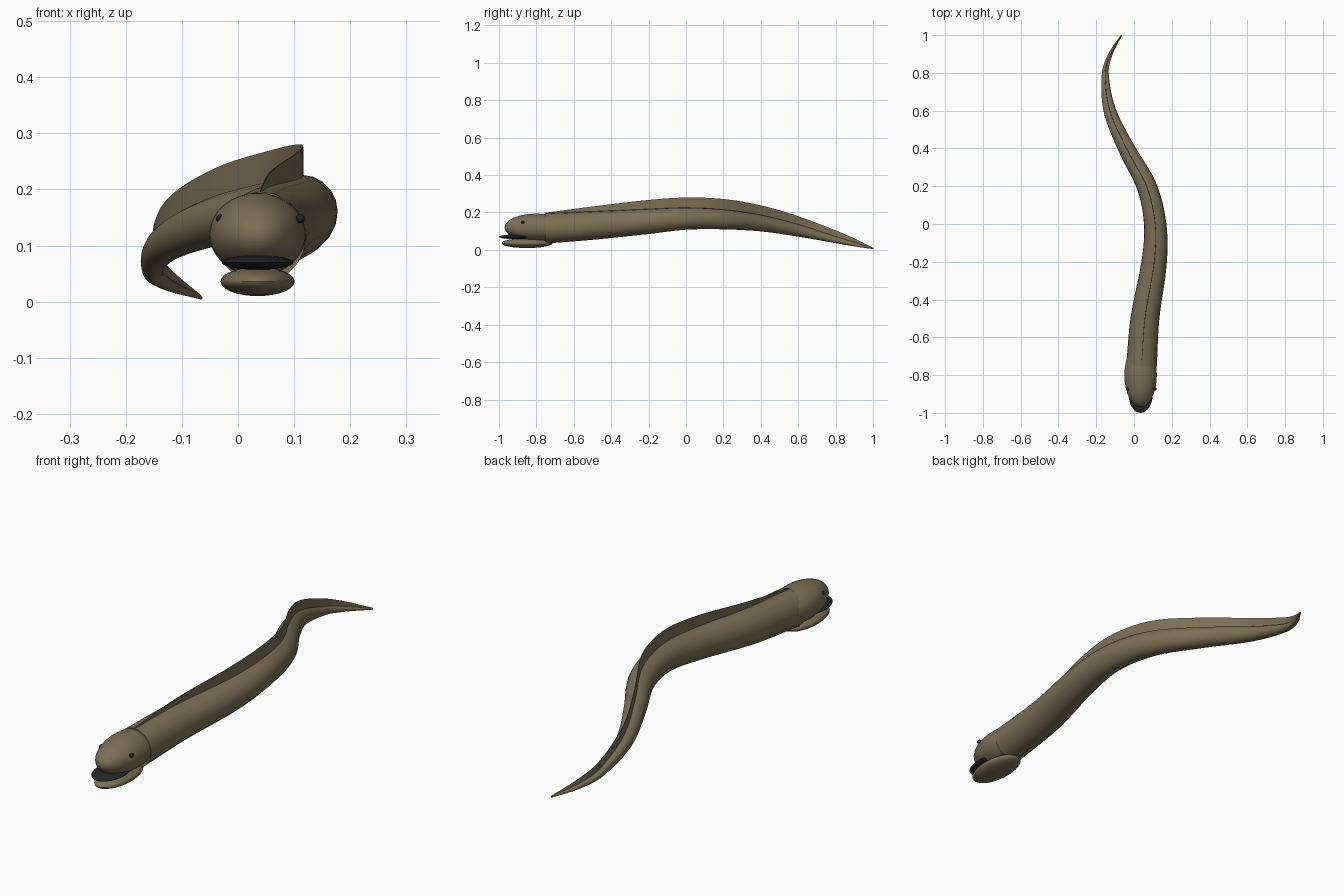
import bpy, bmesh, math
from mathutils import Vector

cube = bpy.data.objects.get("Cube")
if cube:
    bpy.data.objects.remove(cube, do_unlink=True)


def material(name, rgb):
    m = bpy.data.materials.new(name)
    m.use_nodes = True
    m.diffuse_color = (*rgb, 1)
    bsdf = m.node_tree.nodes["Principled BSDF"]
    bsdf.inputs["Base Color"].default_value = (*rgb, 1)
    bsdf.inputs["Roughness"].default_value = 0.6
    return m


skin = material("olive brown skin", (0.20, 0.16, 0.09))
dark = material("near black", (0.018, 0.018, 0.02))


def finish(name, bm, mat, angle=40):
    bmesh.ops.recalc_face_normals(bm, faces=bm.faces)
    me = bpy.data.meshes.new(name)
    bm.to_mesh(me)
    bm.free()
    me.materials.append(mat)
    ob = bpy.data.objects.new(name, me)
    bpy.context.collection.objects.link(ob)
    bpy.context.view_layer.objects.active = ob
    ob.select_set(True)
    bpy.ops.object.shade_smooth_by_angle(angle=math.radians(angle))
    ob.select_set(False)
    return ob


def ellipsoid(name, centre, half, mat, segments=32):
    bm = bmesh.new()
    bmesh.ops.create_uvsphere(bm, u_segments=segments, v_segments=segments // 2, radius=1)
    bmesh.ops.scale(bm, vec=half, verts=bm.verts)
    bmesh.ops.translate(bm, vec=centre, verts=bm.verts)
    return finish(name, bm, mat)


# Spine stations: y, x, z, body radius, fin height above the back
STATIONS = [
    (-0.75, 0.040, 0.115, 0.081, 0.003),
    (-0.50, 0.058, 0.130, 0.076, 0.026),
    (-0.20, 0.107, 0.152, 0.067, 0.048),
    (0.00, 0.112, 0.167, 0.059, 0.054),
    (0.20, 0.067, 0.163, 0.053, 0.056),
    (0.40, -0.040, 0.143, 0.044, 0.051),
    (0.60, -0.128, 0.104, 0.033, 0.043),
    (0.80, -0.152, 0.054, 0.018, 0.032),
    (0.90, -0.124, 0.030, 0.011, 0.020),
    (1.00, -0.066, 0.007, 0.003, 0.001),
]


def spline(stations, steps=6):
    """Smooth curve through all stations, with slopes taken over y."""
    n = len(stations)
    slopes = []
    for i in range(n):
        a, b = stations[max(i - 1, 0)], stations[min(i + 1, n - 1)]
        slopes.append([(q - p) / (b[0] - a[0]) for p, q in zip(a, b)])
    out = []
    for i in range(n - 1):
        a, b = stations[i], stations[i + 1]
        h = b[0] - a[0]
        for k in range(steps + (i == n - 2)):
            t = k / steps
            s = t * t * (3 - 2 * t)
            u, v = t * (1 - t) ** 2 * h, t * t * (t - 1) * h
            out.append([p + (q - p) * s + m * u + w * v
                        for p, q, m, w in zip(a, b, slopes[i], slopes[i + 1])])
    return out


path = spline(STATIONS)
frames = []
for i, (y, x, z, r, fin) in enumerate(path):
    a, b = path[max(i - 1, 0)], path[min(i + 1, len(path) - 1)]
    side = Vector((b[0] - a[0], a[1] - b[1], 0)).normalized()
    frames.append((Vector((x, y, z)), side, r, fin))


def loft(name, rings, mat):
    bm = bmesh.new()
    loops = [[bm.verts.new(p) for p in ring] for ring in rings]
    n = len(loops[0])
    for a, b in zip(loops, loops[1:]):
        for j in range(n):
            k = (j + 1) % n
            bm.faces.new((a[j], a[k], b[k], b[j]))
    bm.faces.new(loops[0])
    bm.faces.new(loops[-1])
    return finish(name, bm, mat)


# Tapering body
SIDES = 20
UP = Vector((0, 0, 1))
angles = [math.tau * j / SIDES for j in range(SIDES)]
loft("body", [[c + side * r * math.cos(a) + UP * r * math.sin(a) for a in angles]
              for c, side, r, fin in frames], skin)

# Thin fin along the whole back
loft("dorsal_fin", [[c - side * 0.002 + UP * r * 0.6, c + side * 0.002 + UP * r * 0.6,
                     c + side * 0.001 + UP * (r + fin), c - side * 0.001 + UP * (r + fin)]
                    for c, side, r, fin in frames], skin)

# Head, jaw and mouth
ellipsoid("head", (0.035, -0.80, 0.120), (0.086, 0.170, 0.074), skin)
ellipsoid("lower_jaw", (0.035, -0.85, 0.036), (0.066, 0.136, 0.026), skin)
ellipsoid("mouth", (0.035, -0.90, 0.070), (0.064, 0.100, 0.013), dark)

# Eyes
for name, x in (("left_eye", 0.111), ("right_eye", -0.031)):
    ellipsoid(name, (x, -0.873, 0.148), (0.008, 0.010, 0.008), dark, 16)
